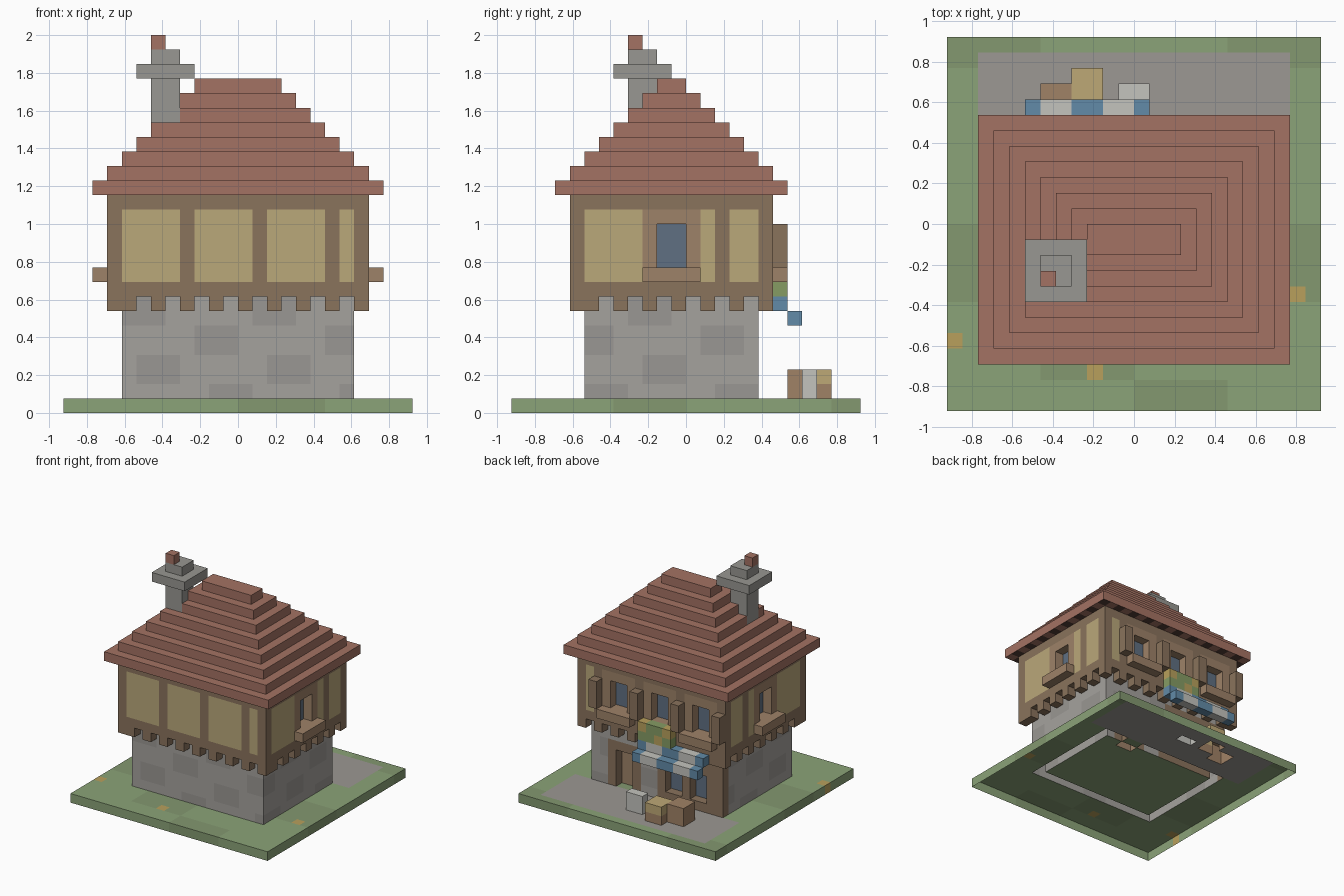
import bpy, bmesh

if "Cube" in bpy.data.objects:
    bpy.data.objects.remove(bpy.data.objects["Cube"])

V = 1 / 13          # one block; the model is 26 blocks tall
cells = {}          # (x, y, z) -> (part, colour)

RGB = {
    "grass": (139, 163, 120), "grass_dark": (131, 152, 112), "flower": (184, 160, 92),
    "path": (156, 152, 147), "stone": (165, 162, 157), "stone_dark": (154, 151, 147),
    "timber": (138, 115, 92), "trim": (158, 130, 104), "plaster": (186, 168, 122),
    "glass": (96, 112, 130), "roof": (164, 114, 99), "rafter": (84, 62, 52),
    "chimney": (152, 151, 146), "blue": (98, 139, 168), "white": (196, 196, 190),
    "leaf": (134, 156, 100), "crate": (160, 130, 102), "crate_yellow": (190, 168, 118),
}
mats = {}
for name, rgb in RGB.items():
    m = bpy.data.materials.new(name)
    m.diffuse_color = [((c / 255 + 0.055) / 1.055) ** 2.4 for c in rgb] + [1]
    m.use_nodes = True
    m.node_tree.nodes["Principled BSDF"].inputs["Base Color"].default_value = m.diffuse_color
    mats[name] = m


def box(part, col, x, y, z):
    """Fill a range of blocks; col may be a function of the position."""
    for i in range(*x):
        for j in range(*y):
            for k in range(*z):
                cells[i, j, k] = (part, col(i, j, k) if callable(col) else col)


def clear(x, y, z):
    for i in range(*x):
        for j in range(*y):
            for k in range(*z):
                cells.pop((i, j, k), None)


def walls(part, col, x, y, z):
    box(part, col, x, y, z)
    clear((x[0] + 1, x[1] - 1), (y[0] + 1, y[1] - 1), z)


# Ground slab, paving and flowers
box("ground", lambda i, j, k: "grass" if (i // 6 + j // 5) % 3 else "grass_dark",
    (-12, 12), (-12, 12), (0, 1))
box("paving", "path", (-10, 10), (5, 11), (0, 1))
for x, y in ((-12, -8), (-3, -10), (10, -5)):
    box("flowers", "flower", (x, x + 1), (y, y + 1), (0, 1))
box("ground", "grass", (-7, 7), (-6, 4), (0, 1))

# Stone ground floor
walls("stone_walls",
      lambda i, j, k: "stone" if ((i + j + 2 * (k // 2)) // 3 + k // 2) % 3 else "stone_dark",
      (-8, 8), (-7, 5), (1, 8))

# Door, recessed in its frame
box("door_frame", "timber", (2, 6), (4, 5), (1, 6))
clear((3, 5), (4, 5), (1, 5))
box("door", "trim", (3, 5), (3, 4), (1, 5))

# Shop window with two panes
box("shop_front", "timber", (-8, 0), (4, 5), (1, 7))
for x in (-3, -6):
    clear((x, x + 2), (4, 5), (2, 5))
    box("shop_window", "glass", (x, x + 2), (3, 4), (2, 5))

# Timber upper floor with plaster panels
walls("timber_walls", "timber", (-9, 9), (-8, 6), (8, 15))
box("timber_walls", "timber", (-9, 9), (-8, 6), (8, 9))
for a, b in ((-8, -4), (-3, 1), (2, 6), (7, 8)):
    for y in (-8, 5):
        box("plaster_panels", "plaster", (a, b), (y, y + 1), (9, 14))
for a, b in ((-7, -3), (1, 2), (3, 5)):
    for x in (-9, 8):
        box("plaster_panels", "plaster", (x, x + 1), (a, b), (9, 14))

# Joist ends under the overhang
for x in range(-8, 9, 2):
    for y in (-8, 5):
        box("joists", "timber", (x, x + 1), (y, y + 1), (7, 8))
for y in range(-7, 6, 2):
    for x in (-9, 8):
        box("joists", "timber", (x, x + 1), (y, y + 1), (7, 8))
for x in (-9, 8):
    box("joists", "timber", (x, x + 1), (-8, -7), (7, 8))

# Side windows with sills
for wall, inner, outer in ((8, 7, 9), (-9, -8, -10)):
    box("window_frames", "trim", (wall, wall + 1), (-3, 1), (9, 14))
    clear((wall, wall + 1), (-2, 0), (10, 13))
    box("window_panes", "glass", (inner, inner + 1), (-2, 0), (10, 13))
    box("window_sills", "trim", (outer, outer + 1), (-3, 1), (9, 10))

# Back windows with sills, and posts between them
for x in (-8, -3, 2):
    box("window_frames", "trim", (x, x + 4), (5, 6), (9, 14))
    clear((x + 1, x + 3), (5, 6), (10, 13))
    box("window_panes", "glass", (x + 1, x + 3), (4, 5), (10, 13))
    box("window_sills", "trim", (x, x + 4), (6, 7), (9, 10))
for x in (-9, -4, 1, 6):
    box("shutter_posts", "timber", (x, x + 1), (6, 7), (10, 13))

# Flower box below the middle window and striped awning
box("flower_box", lambda i, j, k: "flower" if (i + k) % 3 == 0 else "leaf",
    (-3, 1), (6, 7), (8, 10))
stripe = lambda i, j, k: "blue" if (i // 2) % 2 == 0 else "white"
for y, z in ((6, 7), (7, 6)):
    box("awning", stripe, (-7, 1), (y, y + 1), (z, z + 1))

# Crates
box("brown_crate", "crate", (-6, -4), (7, 9), (1, 3))
box("yellow_crate", "crate", (-4, -2), (8, 10), (1, 2))
box("yellow_crate", "crate_yellow", (-4, -2), (8, 10), (2, 3))
box("pale_crate", "white", (-1, 1), (8, 9), (1, 3))

# Stepped hip roof
for s in range(8):
    box("roof", "roof", (-10 + s, 10 - s), (-9 + s, 7 - s), (15 + s, 16 + s))

# Chimney with cap and pot
box("chimney", "chimney", (-6, -4), (-4, -2), (17, 25))
box("chimney_cap", "chimney", (-7, -3), (-5, -1), (23, 24))
box("chimney_pot", "roof", (-6, -5), (-4, -3), (25, 26))

# Turn the blocks into one mesh per part, keeping only exposed faces
FACES = {
    (1, 0, 0): ((1, 0, 0), (1, 1, 0), (1, 1, 1), (1, 0, 1)),
    (-1, 0, 0): ((0, 0, 0), (0, 0, 1), (0, 1, 1), (0, 1, 0)),
    (0, 1, 0): ((0, 1, 0), (0, 1, 1), (1, 1, 1), (1, 1, 0)),
    (0, -1, 0): ((0, 0, 0), (1, 0, 0), (1, 0, 1), (0, 0, 1)),
    (0, 0, 1): ((0, 0, 1), (1, 0, 1), (1, 1, 1), (0, 1, 1)),
    (0, 0, -1): ((0, 0, 0), (0, 1, 0), (1, 1, 0), (1, 0, 0)),
}
for part in dict.fromkeys(p for p, c in cells.values()):
    bm, slots = bmesh.new(), []
    for (x, y, z), (p, col) in cells.items():
        if p != part:
            continue
        for d, quad in FACES.items():
            # the slab is open underneath
            if (x + d[0], y + d[1], z + d[2]) in cells or z + d[2] < 0:
                continue
            c = "rafter" if part == "roof" and d[2] < 0 and (x + y) % 2 else col
            if c not in slots:
                slots.append(c)
            f = bm.faces.new([bm.verts.new(((x + a) * V, (y + b) * V, (z + e) * V))
                              for a, b, e in quad])
            f.material_index = slots.index(c)
    bmesh.ops.remove_doubles(bm, verts=bm.verts, dist=1e-4)
    me = bpy.data.meshes.new(part)
    bm.to_mesh(me)
    bm.free()
    for c in slots:
        me.materials.append(mats[c])
    bpy.context.collection.objects.link(bpy.data.objects.new(part, me))
